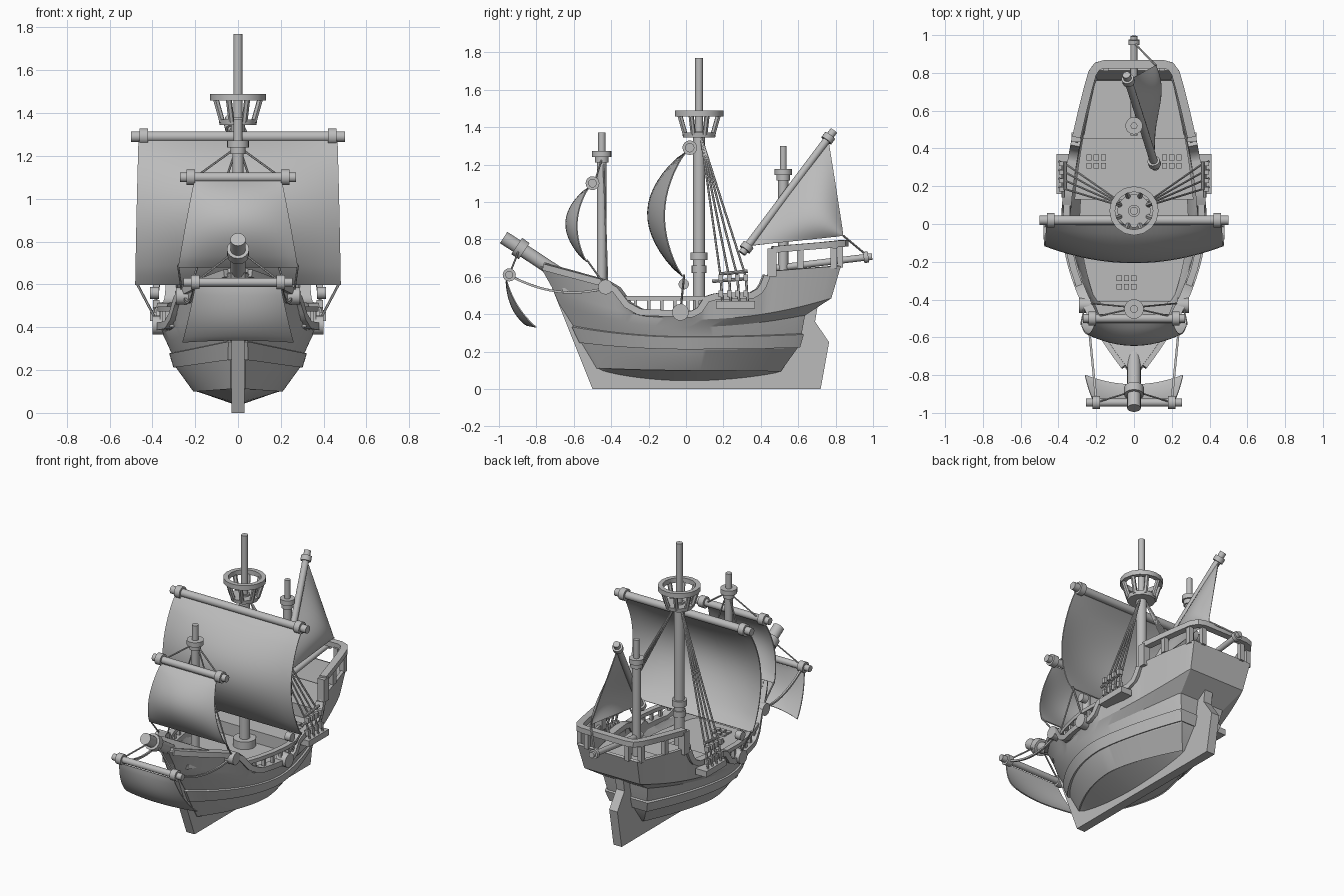
import bpy, bmesh, math
from mathutils import Vector as V

if "Cube" in bpy.data.objects:
    bpy.data.objects.remove(bpy.data.objects["Cube"])

grey = bpy.data.materials.new("plain_grey")
grey.use_nodes = True
grey.diffuse_color = (0.5, 0.5, 0.5, 1)
grey.node_tree.nodes["Principled BSDF"].inputs["Base Color"].default_value = (0.5, 0.5, 0.5, 1)


def finish(name, bm, thick=0, angle=35):
    bmesh.ops.remove_doubles(bm, verts=bm.verts, dist=0.0005)
    bmesh.ops.recalc_face_normals(bm, faces=bm.faces)
    me = bpy.data.meshes.new(name)
    bm.to_mesh(me)
    bm.free()
    ob = bpy.data.objects.new(name, me)
    bpy.context.collection.objects.link(ob)
    me.materials.append(grey)
    bpy.ops.object.select_all(action="DESELECT")
    ob.select_set(True)
    bpy.context.view_layer.objects.active = ob
    if thick:
        mod = ob.modifiers.new("thickness", "SOLIDIFY")
        mod.thickness, mod.offset = thick, 0
        bpy.ops.object.modifier_apply(modifier=mod.name)
    bpy.ops.object.shade_smooth_by_angle(angle=math.radians(angle))
    return ob


def cyl(name, p, q, r, r2=None, seg=16):
    p, q = V(p), V(q)
    bm = bmesh.new()
    bmesh.ops.create_cone(bm, cap_ends=True, segments=seg, radius1=r,
                          radius2=r if r2 is None else r2, depth=(q - p).length)
    bm.transform((q - p).to_track_quat("Z", "Y").to_matrix().to_4x4())
    bmesh.ops.translate(bm, verts=bm.verts, vec=(p + q) / 2)
    return finish(name, bm)


def box(name, c, size):
    bm = bmesh.new()
    bmesh.ops.create_cube(bm, size=1)
    for v in bm.verts:
        v.co = V(c) + V([a * b for a, b in zip(v.co, size)])
    return finish(name, bm)


def prism(name, pts, direction):
    bm = bmesh.new()
    face = bm.faces.new([bm.verts.new(p) for p in pts])
    ext = bmesh.ops.extrude_face_region(bm, geom=[face])["geom"]
    bmesh.ops.translate(bm, verts=[e for e in ext if isinstance(e, bmesh.types.BMVert)], vec=direction)
    return finish(name, bm)


def sweep(name, pts, width, height):
    """Rectangular bar along a path."""
    pts = [V(p) for p in pts]
    bm, rings = bmesh.new(), []
    for i, p in enumerate(pts):
        t = (pts[min(i + 1, len(pts) - 1)] - pts[max(i - 1, 0)]).normalized()
        side = V((0, 0, 1)).cross(t).normalized()
        up = t.cross(side)
        rings.append([bm.verts.new(p + side * a * width / 2 + up * b * height / 2)
                      for a, b in ((-1, -1), (1, -1), (1, 1), (-1, 1))])
    for r, s in zip(rings, rings[1:]):
        for k in range(4):
            bm.faces.new((r[k], r[(k + 1) % 4], s[(k + 1) % 4], s[k]))
    bm.faces.new(rings[0])
    bm.faces.new(rings[-1])
    return finish(name, bm)


def grid(name, func, nu, nv, thick):
    bm = bmesh.new()
    g = [[bm.verts.new(func(i / nu, j / nv)) for j in range(nv + 1)] for i in range(nu + 1)]
    for i in range(nu):
        for j in range(nv):
            bm.faces.new((g[i][j], g[i + 1][j], g[i + 1][j + 1], g[i][j + 1]))
    return finish(name, bm, thick, 60)


# Hull shape: stepped top edge and plan width
STEPS = [(-.78, .66), (-.43, .565), (-.37, .53), (-.31, .45), (-.24, .41), (.03, .4), (.07, .42),
         (.11, .48), (.16, .495), (.35, .5), (.4, .53), (.44, .63), (.83, .66)]


def ztop(y):
    for (a, za), (b, zb) in zip(STEPS, STEPS[1:]):
        if y <= b:
            return za + (zb - za) * (y - a) / (b - a)
    return STEPS[-1][1]


def half(s, wm, ws, wb=.03):
    return wm + (wb - wm) * abs(s) ** 1.9 if s < 0 else wm + (ws - wm) * s ** 1.55


def beam(y):
    return half((y - .025) / .795, .36, .215)


def loft(name, levels, thick, out=0, n=64):
    bm, rows = bmesh.new(), []
    for y0, y1, wm, ws, zm, zb, zs in levels:
        row = []
        for i in range(n + 1):
            s = 2 * i / n - 1
            y = (y0 + y1) / 2 + s * ((y1 - y0) / 2 + out)
            w = half(s, wm, ws, min(.03, wm)) + out
            z = ztop(y) if zm is None else zm + ((zb if s < 0 else zs) - zm) * s * s
            row.append([bm.verts.new((k * w, y, z)) for k in (-1, 1)])
        rows.append(row)
    for a, b in zip(rows, rows[1:]):
        for k in (0, 1):
            for i in range(n):
                bm.faces.new((a[i][k], a[i + 1][k], b[i + 1][k], b[i][k]))
        for e in (0, n):
            bm.faces.new((a[e][0], a[e][1], b[e][1], b[e][0]))
    return finish(name, bm, thick, 20)


LEVELS = [(-.47, .5, .2, .04, .105, .115, .1),
          (-.55, .59, .28, .12, .215, .25, .225), (-.59, .61, .3, .14, .28, .335, .295),
          (-.67, .63, .325, .16, .335, .46, .4), (-.71, .77, .345, .2, .375, .55, .49),
          (-.77, .82, .36, .215, None, 0, 0)]
loft("hull", LEVELS, .02)
loft("hull_bottom", [(-.46, .49, .012, .012, .04, .09, .08), LEVELS[0]], .004)
loft("hull_wale", LEVELS[1:3], .02, .012)
prism("keel_and_rudder", [(-.03, y, z) for y, z in
      [(-.72, .55), (-.5, 0), (.72, 0), (.765, .25), (.69, .36), (.71, .48), (.56, .48),
       (.45, .1), (-.42, .1), (-.64, .52)]], (.06, 0, 0))


# Decks and bulkheads
def deck(name, y0, y1, z, k, depth=.03):
    ys = [y0 + (y1 - y0) * i / 12 for i in range(13)]
    pts = [(beam(y) * k, y, z) for y in ys] + [(-beam(y) * k, y, z) for y in reversed(ys)]
    prism(name, pts, (0, 0, -depth))


def bow_cover(u, v):
    y = -.76 + .2 * u
    return V(((2 * v - 1) * beam(y), y, ztop(y) + .012))


deck("main_deck", -.41, .2, .37, .8, .02)
deck("quarter_deck", .13, .5, .45, .89)
deck("poop_deck", .45, .76, .53, .88, .02)
deck("fore_deck", -.66, -.42, .54, .84)
grid("bow_cover", bow_cover, 6, 2, .02)
box("quarter_step", (0, .14, .4), (.56, .02, .08))
box("poop_bulkhead", (0, .46, .48), (.54, .02, .1))
box("fore_bulkhead", (0, -.42, .46), (.36, .02, .16))
for gx, gy, gz in ((-.04, -.31, .37), (-.2, .33, .45), (.2, .33, .45)):
    for i in (-1, 0, 1):
        for j in (-1, 1):
            box("hatch_bar", (gx + i * .038, gy + j * .022, gz + .004), (.028, .03, .014))

# Rails, posts and side fittings
for k, side in ((-1, "right"), (1, "left")):
    ys = [-.75 + i * .02 for i in range(60)]
    sweep(side + "_trim", [(k * beam(y), y, ztop(y)) for y in ys], .05, .035)
    sweep(side + "_waist_rail", [(k * beam(y), y, .485) for y in (-.34, -.24, -.13, -.02, .1)], .035, .025)
    for y in (-.27, -.2, -.13, -.06, .01, .06):
        box(side + "_waist_post", (k * beam(y), y, .44), (.02, .018, .08))
    box(side + "_rail_end", (k * .305, .46, .675), (.05, .05, .15))
    for y in (.61, .79):
        box(side + "_poop_post", (k * beam(y), y, .7), (.03, .035, .11))
    # Shroud platform with blocks and ropes
    box(side + "_channel", (k * .37, .265, .45), (.08, .21, .04))
    for z, x in ((.575, .375), (.615, .365)):
        cyl(side + "_shroud_bar", (k * x, .14 + z - .575, z), (k * x, .33, z + .015), .009, seg=8)
    for i in range(4):
        y = .185 + i * .045
        cyl(side + "_deadeye_rope", (k * .395, y + .01, .46), (k * .37, y, .6), .007, seg=6)
        for z in (.51, .595):
            box(side + "_deadeye", (k * .382, y, z), (.03, .024, .035))
        cyl(side + "_shroud", (k * .365, y, .6), (k * .02, .08, 1.35), .006, seg=6)
    # Sheet blocks and running ropes
    cyl(side + "_sheet_drum", (k * .33, -.03, .41), (k * .4, -.03, .41), .045)
    cyl(side + "_sheet_block", (k * .37, -.012, .56), (k * .41, -.012, .56), .028)
    cyl(side + "_main_sheet", (k * .37, -.03, .41), (k * .475, -.01, .61), .006, seg=6)
    cyl(side + "_fore_drum", (k * .23, -.43, .545), (k * .29, -.43, .545), .04)
    cyl(side + "_fore_sheet", (k * .26, -.43, .55), (k * .28, -.53, .69), .005, seg=6)
    cyl(side + "_fore_brace", (k * .2, -.49, 1.1), (k * .02, -.45, 1.23), .005, seg=6)
    cyl(side + "_fore_shroud", (k * .23, -.42, .56), (k * .02, -.44, 1.2), .005, seg=6)
    cyl(side + "_sprit_lift", (k * .2, -.945, .61), (k * .02, -.89, .75), .005, seg=6)
    sweep(side + "_sprit_rope", [(k * (.2 + .05 * t), -.93 + .5 * t, .6 - .06 * t - .2 * t * (1 - t))
                                 for t in [i / 10 for i in range(11)]], .012, .012)
stern = [(.305, .46, .745), (.273, .6, .757), (.243, .72, .767), (.22, .8, .775), (.195, .835, .778), (.16, .845, .78)]
sweep("poop_rail", stern + [(-x, y, z) for x, y, z in reversed(stern)], .045, .035)
for x in (-.15, .15):
    box("stern_post", (x, .825, .71), (.03, .03, .12))

# Masts
for name, y, z0, z1, z2, r, rp in (("main", .07, .35, 1.38, 1.77, .032, .021),
                                   ("fore", -.45, .5, 1.24, 1.37, .026, .02),
                                   ("mizzen", .52, .5, 1.14, 1.3, .027, .018)):
    cyl(name + "_mast", (0, y, z0), (0, y, z1), r)
    cyl(name + "_topmast", (0, y, z1), (0, y, z2), rp)
for name, y, z in (("fore", -.45, 1.21), ("mizzen", .52, 1.115)):
    cyl(name + "_mast_neck", (0, y, z), (0, y, z + .035), .036)
    cyl(name + "_mast_cap", (0, y, z + .03), (0, y, z + .062), .052 if name == "fore" else .046)
for z, r in ((.62, .04), (.69, .046)):
    cyl("main_mast_collar", (0, .07, z), (0, .07, z + .04), r)
cyl("main_mast_foot", (0, .07, .35), (0, .07, .42), .07)

# Lookout basket
cyl("lookout_floor", (0, .07, 1.345), (0, .07, 1.37), .086, .09, 12)
bm = bmesh.new()
profile = [bm.verts.new((r, 0, z)) for r, z in ((.1, 1.458), (.13, 1.458), (.13, 1.49), (.1, 1.49))]
loop = [bm.edges.new((profile[i], profile[(i + 1) % 4])) for i in range(4)]
bmesh.ops.spin(bm, geom=profile + loop, cent=(0, 0, 0), axis=(0, 0, 1), angle=math.tau, steps=16)
bmesh.ops.translate(bm, verts=bm.verts, vec=(0, .07, 0))
finish("lookout_ring", bm)
for i in range(8):
    c, s = math.cos((i + .5) * math.tau / 8), math.sin((i + .5) * math.tau / 8)
    cyl("lookout_post", (.08 * c, .07 + .08 * s, 1.36), (.112 * c, .07 + .112 * s, 1.465), .014, seg=6)


# Yards with square sails
def square_rig(name, y, z, length, cap, r, foot_y, foot_z, wt, wb, deep, edge, foot_curve):
    cyl(name + "_yard", (-length, y, z), (length, y, z), r)
    for k in (-1, 1):
        cyl(name + "_yard_collar", (k * (cap - .02), y, z), (k * (cap + .02), y, z), r + .014)

    def cloth(u, v):
        a = 2 * u - 1
        belly = (edge + (deep - edge) * (1 - a * a)) * max(0, math.sin(math.pi * v)) ** .8
        d = V((0, foot_y - y, foot_z - z)).normalized()
        x = a * (wt + (wb - wt) * v)
        curve = foot_curve * (1 - a * a) * v * v
        return V((x, y - .015 + (foot_y - y + .015) * v - curve, z - .02 + (foot_z - z + .02) * v + curve * .2)) \
            + V((0, d.z, -d.y)) * belly
    grid(name + "_sail", cloth, 16, 16, .006)


square_rig("main", .02, 1.29, .5, .44, .025, -.015, .6, .465, .48, .2, .11, 0)
square_rig("fore", -.5, 1.1, .27, .22, .023, -.53, .68, .205, .28, .12, .06, 0)
square_rig("sprit", -.945, .61, .255, .2, .021, -.8, .33, .2, .26, .045, .025, .05)

# Bowsprit and stern boom
cyl("bowsprit", (0, -.975, .81), (0, -.55, .53), .036)
cyl("bowsprit_collar", (0, -.905, .764), (0, -.865, .737), .052)
cyl("stern_boom", (0, .47, .645), (0, .995, .708), .018)
cyl("stern_boom_collar", (0, .95, .703), (0, .975, .706), .03)

# Slanted yard with triangular sail
low, high, clew = V((.115, .3, .725)), V((-.04, .79, 1.38)), V((.115, .84, .82))
cyl("mizzen_yard", low, high, .021)
for t in (.05, .94):
    cyl("mizzen_yard_collar", low.lerp(high, t - .02), low.lerp(high, t + .02), .033)
grid("mizzen_sail", lambda u, v: low.lerp(high, .06 + .88 * u).lerp(clew, v)
     + V((.06 * math.sin(math.pi * v) * math.sin(math.pi * u), 0, 0)), 14, 14, .006)
cyl("mizzen_sheet", clew, (0, .96, .72), .006, seg=6)
